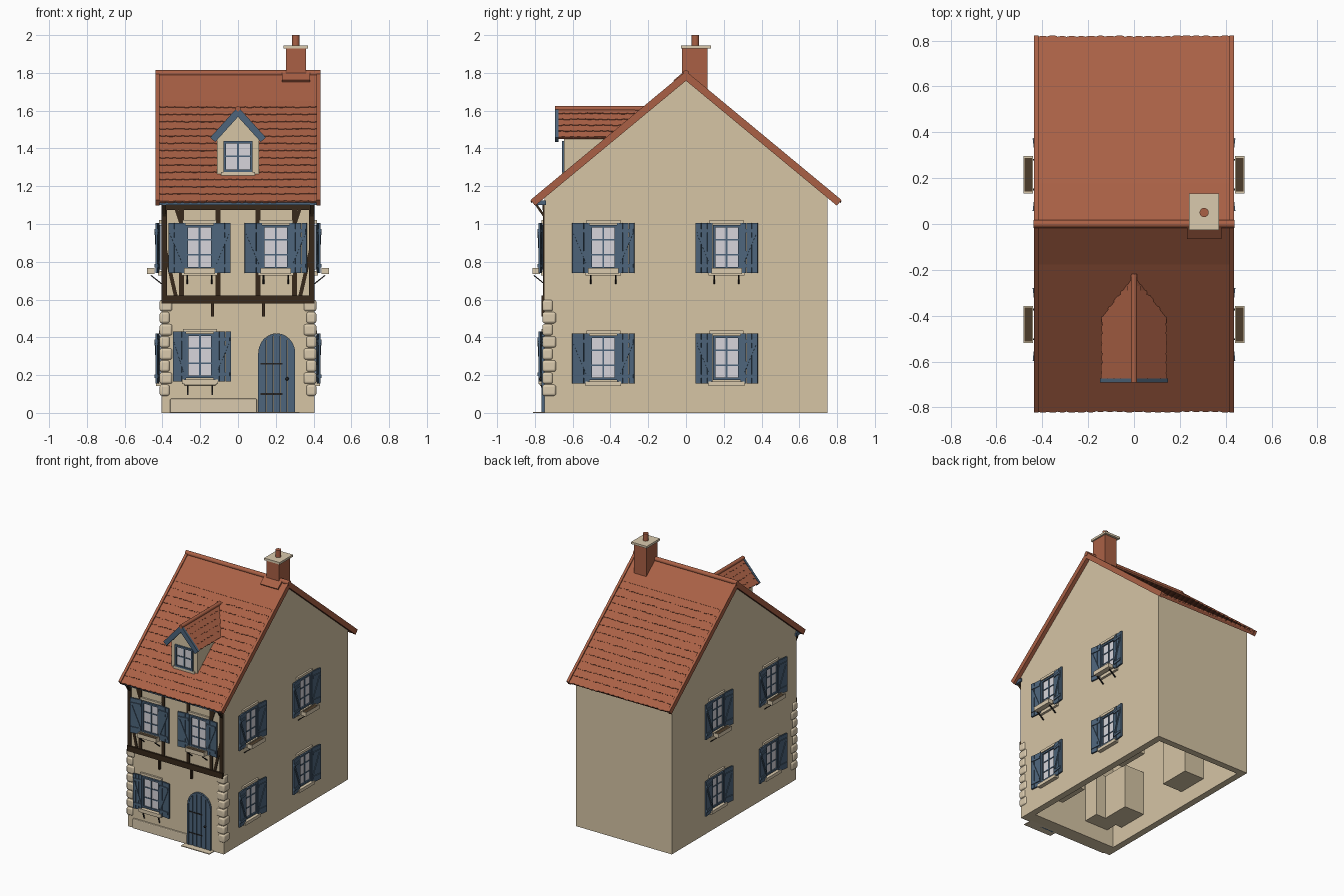
import bpy, bmesh, math, random
from mathutils import Matrix, Vector

if "Cube" in bpy.data.objects:
    bpy.data.objects.remove(bpy.data.objects["Cube"])

random.seed(4)
PALETTE = {
    "plaster": (0.67, 0.555, 0.375), "stone": (0.70, 0.59, 0.42), "roof_tile": (0.40, 0.118, 0.06),
    "timber": (0.038, 0.022, 0.011), "soil": (0.075, 0.048, 0.025), "blue_paint": (0.075, 0.13, 0.20),
    "glass": (0.68, 0.665, 0.705), "iron": (0.018, 0.017, 0.017),
}
MATS = {}
for n, c in PALETTE.items():
    MATS[n] = bpy.data.materials.new(n)
    MATS[n].diffuse_color = (*c, 1)
PARTS = {}


def part(name, mat):
    if name not in PARTS:
        PARTS[name] = (bmesh.new(), mat)
    return PARTS[name][0]


def frame(origin, u, v):
    """Local frame of a surface: u across, v up, d outward."""
    u, v = Vector(u), Vector(v).normalized()
    m = Matrix((u, v, u.cross(v))).transposed().to_4x4()
    m.translation = origin
    return m


def box(name, mat, M, u, v, d, turn=None):
    """Box between the (low, high) limits; turn is a rotation about its centre."""
    c = Vector(((u[0] + u[1]) / 2, (v[0] + v[1]) / 2, (d[0] + d[1]) / 2))
    s = Matrix.Diagonal((u[1] - u[0], v[1] - v[0], d[1] - d[0], 1))
    bmesh.ops.create_cube(part(name, mat), size=1,
                          matrix=M @ Matrix.Translation(c) @ (turn or Matrix()) @ s)


def bar(name, mat, M, a, b, w, d):
    """Straight board from a to b in the surface plane."""
    a, b = Vector(a), Vector(b)
    c, l = (a + b) / 2, (b - a).length
    r = Matrix.Rotation(math.atan2(b.y - a.y, b.x - a.x), 4, 'Z')
    box(name, mat, M, (c.x - l / 2, c.x + l / 2), (c.y - w / 2, c.y + w / 2), d, r)


def prism(name, mat, M, pts, d0, d1):
    bm = part(name, mat)
    lo = [bm.verts.new(M @ Vector((u, v, d0))) for u, v in pts]
    hi = [bm.verts.new(M @ Vector((u, v, d1))) for u, v in pts]
    bm.faces.new(lo[::-1])
    bm.faces.new(hi)
    for i in range(len(pts)):
        j = (i + 1) % len(pts)
        bm.faces.new((lo[i], lo[j], hi[j], hi[i]))


def cylinder(name, mat, M, r, h, n=16):
    bmesh.ops.create_cone(part(name, mat), cap_ends=True, segments=n, radius1=r, radius2=r, depth=h, matrix=M)


def tile_row(name, M, u0, u1, v, height, tile, rise):
    """One course of tiles: a tilted strip whose lower edge is scalloped."""
    n = max(1, round((u1 - u0) / tile))
    w = (u1 - u0) / n
    pts = []
    for i in range(n):
        j = random.uniform(-.003, .002)
        for k, dip in ((0.03, .003), (.3, -.001), (.7, -.001), (0.97, .003)):
            pts.append((u0 + (i + k) * w, dip + j))
    pts += [(u1, height), (u0, height)]
    T = M @ Matrix.Translation((0, v, 0)) @ Matrix.Rotation(-rise / height, 4, 'X')
    prism(name, "roof_tile", T, pts, -.006, rise)


Z = (0, 0, 1)
WORLD = Matrix()
FRONT = frame((0, -0.75, 0), (1, 0, 0), Z)
RIGHT = frame((0.405, 0, 0), (0, 1, 0), Z)
LEFT = frame((-0.405, 0, 0), (0, -1, 0), Z)

# House walls: hollow gabled shell, open underneath
bm = part("house_walls", "plaster")
rims = []
for hx, prof in ((.405, [(-.75, 0), (-.75, 1.15), (0, 1.77), (.75, 1.15), (.75, 0)]),
                 (.355, [(-.65, 0), (-.65, 1.13), (0, 1.7), (.70, 1.13), (.70, 0)])):
    ends = [[bm.verts.new((x, y, z)) for y, z in prof] for x in (-hx, hx)]
    flip = -1 if hx < .4 else 1
    faces = [ends[0][::-1], ends[1]] + [(ends[0][i], ends[0][i + 1], ends[1][i + 1], ends[1][i])
                                        for i in range(4)]
    for f in faces:
        bm.faces.new(f[::flip])
    rims.append((ends[0][0], ends[0][4], ends[1][4], ends[1][0]))
for i in range(4):
    j = (i + 1) % 4
    bm.faces.new((rims[0][i], rims[0][j], rims[1][j], rims[1][i]))


def casement(M, c, v0, v1, hw, cols=2, rows=3, d=0.0):
    """Glass, frame and glazing bars."""
    box("window_glass", "glass", M, (c - hw, c + hw), (v0, v1), (d - 0.005, d + 0.006))
    t = 0.013
    for s in (-1, 1):
        e = c + s * (hw - t / 2)
        box("window_frames", "blue_paint", M, (e - t / 2, e + t / 2), (v0, v1), (d, d + 0.016))
    for v in (v0, v1 - t):
        box("window_frames", "blue_paint", M, (c - hw, c + hw), (v, v + t), (d, d + 0.016))
    for i in range(1, cols):
        u = c - hw + 2 * hw * i / cols
        box("glazing_bars", "blue_paint", M, (u - .005, u + .005), (v0, v1), (d, d + 0.011))
    for i in range(1, rows):
        v = v0 + (v1 - v0) * i / rows
        box("glazing_bars", "blue_paint", M, (c - hw, c + hw), (v - .004, v + .004), (d, d + 0.01))


def window(M, c, z, planter=False, struts=False, off=0.0, left_width=1.0):
    """Shuttered window whose shutters start at height z."""
    casement(M, c, z + 0.02, z + 0.255, 0.073)
    box("window_sills", "stone", M, (c - .095, c + .095), (z - .012, z + .012), (0, 0.018 if planter else .03))
    box("window_lintels", "stone", M, (c - .09, c + .09), (z + .262, z + .28), (0, 0.014))
    for s in (-1, 1):
        S = M @ Matrix.Translation((c + s * 0.075, z, 0.008)) @ Matrix.Rotation(-s * 0.12, 4, 'Y')
        if s < 0:
            S = S @ Matrix.Diagonal((left_width, 1, 1, 1))
        for i in range(3):
            a, b = sorted((s * (0.031 * i), s * (0.031 * i + 0.029)))
            box("shutter_planks", "blue_paint", S, (a, b), (0, 0.265), (0.002, 0.013))
        for v in (0.04, 0.225):
            bar("shutter_braces", "blue_paint", S, (s * .004, v), (s * .086, v), 0.018, (0.001, 0.019))
        bar("shutter_braces", "blue_paint", S, (s * .01, .05), (s * .08, .215), 0.014, (0.001, 0.018))
    if planter:  # window box
        P = M @ Matrix.Translation((0, 0, off))
        box("planter_boxes", "stone", P, (c - .078, c + .078), (z - .005, z + .003), (0.037, 0.075))
        for d in ((.036, .039), (.073, .076)):
            box("planter_boxes", "stone", P, (c - .081, c + .081), (z - .005, z + .026), d)
        for u in (c - .081, c + .074):
            box("planter_boxes", "stone", P, (u, u + .007), (z - .005, z + .026), (.036, .076))
        box("planter_soil", "soil", P, (c - .076, c + .076), (z, z + .02), (.038, .074))
    if struts:  # slanted supports
        for u in (c - .065, c + .065):
            r = Matrix.Rotation(0.9 if planter else .3, 4, 'X')
            d = .028 if planter else .012
            box("planter_struts", "iron", M, (u - .004, u + .004), (z - .07, z + .002), (d - .003, d + .003), r)


for M, sgn in ((RIGHT, 1), (LEFT, -1)):
    for y in (-0.438, 0.215):
        window(M, sgn * y, 0.155)
        window(M, sgn * y, 0.74, True, True)
        # Inner window recess
        box("inner_recesses", "plaster", M, (sgn * y - .12, sgn * y + .12), (.12, .46), (-.22, -.03))
for c, z in ((-0.202, 0.165), (-0.204, 0.74), (0.2, 0.74)):
    window(FRONT, c, z, z > .5, True, -.014, 1 if z > .5 else .75)
box("inner_recesses", "plaster", FRONT, (-.3, -.1), (.12, .46), (-.22, -.03))
box("lower_front_sill", "stone", FRONT, (-.285, -.115), (.145, .178), (0, .026))

# Arched door made of planks
DC, HW, SPRING, RISE = 0.205, 0.092, 0.315, 0.1


def arch(u, hw=HW, rise=RISE):
    return SPRING + rise * math.sqrt(max(0, 1 - (u / hw) ** 2))


for i in range(5):
    a = -HW + i * 2 * HW / 5 + 0.002
    us = [a + (2 * HW / 5 - 0.004) * k / 5 for k in range(6)]
    prism("door_planks", "blue_paint", FRONT, [(DC + us[0], 0), (DC + us[-1], 0)]
          + [(DC + u, arch(u)) for u in us[::-1]], 0, 0.012)
rim = [(HW * math.cos(math.pi * k / 16), SPRING + RISE * math.sin(math.pi * k / 16)) for k in range(17)]
rim = [(HW, 0)] + rim + [(-HW, 0)]
for (a, b), (c, d) in zip(rim, rim[1:]):
    bar("door_frame", "blue_paint", FRONT, (DC + a, b), (DC + c, d), 0.012, (0, 0.016))
for v in (0.1, 0.26):
    box("door_hinges", "iron", FRONT, (DC - .085, DC + .03), (v - .004, v + .004), (0.01, 0.015))
bmesh.ops.create_uvsphere(part("door_knob", "iron"), u_segments=12, v_segments=8, radius=0.009,
                          matrix=FRONT @ Matrix.Translation((DC + .055, .18, .02)))
box("door_step", "stone", FRONT, (DC - .12, DC + .12), (0, .006), (-.02, .06))

# Plinth and corner stones
box("front_plinth", "stone", FRONT, (-.36, DC - .105), (0, .075), (-.01, .012))
for s in (-1, 1):
    for i in range(8):
        z = 0.09 + i * 0.064
        w, l = (0.062, 0.045) if i % 2 else (0.048, 0.062)
        box("corner_stones", "stone", WORLD, sorted((s * .415, s * (.41 - w))),
            (-.76, -.75 + l), (z, z + .06))

# Timber framing of the upper front
box("floor_beam", "timber", FRONT, (-.405, .405), (.58, .622), (-.005, .014))
box("top_beam", "timber", FRONT, (-.404, .404), (1.075, 1.105), (-.005, .01))
box("eave_board", "blue_paint", FRONT, (-.415, .415), (1.1, 1.125), (-.01, .055))
for s in (-1, 1):
    bar("timber_posts", "timber", FRONT, (s * .39, .6), (s * .39, 1.1), .028, (-.005, .008))
    for u in (.30, .105):
        bar("timber_posts", "timber", FRONT, (s * u, .6), (s * u, 1.1), .026, (-.005, .006))
    bar("timber_braces", "timber", FRONT, (s * .33, .62), (s * .385, .86), .02, (-.005, .005))
    bar("timber_braces", "timber", FRONT, (s * .30, 1.0), (s * .33, 1.09), .02, (-.005, .005))
    box("beam_brackets", "timber", FRONT, (s * .135 - .008, s * .135 + .008), (.51, .59), (-.005, .014))
    box("eave_brackets", "timber", FRONT, (s * .39 - .01, s * .39 + .01), (1.03, 1.12), (.018, .03),
        Matrix.Rotation(0.6, 4, 'X'))

# Main roof: two slabs with courses of tiles and raised edges
SLOPE = Vector((0.815, 0.675))
LEN = SLOPE.length
for s in (-1, 1):
    R = frame((0, s * .815, 1.125), (-s, 0, 0), (0, -s * SLOPE.x, SLOPE.y))
    box("roof_slabs", "roof_tile", R, (-.425, .425), (0, LEN), (-.03, -.004))
    for r in range(14):  # courses fade into a smooth slab near the ridge
        tile_row("roof_tiles", R @ Matrix.Translation((0, 0, -.004)), -.418, .418, r * .06 - .006, .08, .042, .005)
    box("upper_roof", "roof_tile", R, (-.42, .42), (.83, LEN), (-.026, .0))
    for e in (-1, 1):
        box("roof_verges", "roof_tile", R, (e * .426 - .01, e * .426 + .01), (-.005, LEN), (-.032, .007))
    if s < 0:  # chimney flashing lying on the front slope
        box("chimney_flashing", "roof_tile", R, (.232, .382), (LEN - .075, LEN), (-.01, .012))
cylinder("roof_ridge", "roof_tile", Matrix.Translation((0, 0, 1.797)) @ Matrix.Rotation(math.pi / 2, 4, 'Y'),
         .017, .876)

# Dormer: walls, window, tiled roof and painted bargeboards
DF = frame((0, -0.645, 0), (1, 0, 0), Z)
prism("dormer_walls", "plaster", DF, [(-.11, 1.2), (.11, 1.2), (.11, 1.46), (0, 1.585), (-.11, 1.46)], -.4, 0)
casement(DF, 0, 1.275, 1.44, .076, 2, 2, -.004)
box("dormer_sill", "stone", DF, (-.09, .09), (1.258, 1.275), (0, .012))
DL = math.hypot(.14, .155)
for s in (-1, 1):
    R = frame((s * .14, -.45, 1.46), (0, s, 0), (-s * .14, 0, .155))
    prism("dormer_roof_slabs", "roof_tile", R,
          [(-s * .242, 0), (s * .1, 0), (s * .225, DL), (-s * .242, DL)][::s], -.016, -.002)
    for r in range(5):
        a, b = sorted((-s * .242, s * (.1 + .02 * r)))
        tile_row("dormer_roof_tiles", R @ Matrix.Translation((0, 0, -.002)), a, b, r * DL / 5, DL / 5 + .006,
                 .042, .005)
    bar("dormer_bargeboards", "blue_paint", DF, (s * .134, 1.446), (0, 1.594), .036, (.03, .0475))
cylinder("dormer_ridge", "roof_tile", Matrix.Translation((0, -.455, 1.61)) @ Matrix.Rotation(math.pi / 2, 4, 'X'),
         .014, .475)

# Chimney with cap and pot
box("chimney_stack", "roof_tile", WORLD, (.255, .36), (-.02, .115), (1.6, 1.93))
box("chimney_cap", "stone", WORLD, (.24, .371), (-.027, .132), (1.93, 1.946))
cylinder("chimney_pot", "roof_tile", Matrix.Translation((.306, .05, 1.97)), .02, .06)

# Turn the collected parts into objects
ROUND = {"roof_ridge", "dormer_ridge", "chimney_pot", "door_knob", "corner_stones"}
for name, (bm, mat) in PARTS.items():
    bmesh.ops.recalc_face_normals(bm, faces=bm.faces)
    me = bpy.data.meshes.new(name)
    bm.to_mesh(me)
    bm.free()
    me.materials.append(MATS[mat])
    ob = bpy.data.objects.new(name, me)
    bpy.context.collection.objects.link(ob)
    if name in ("corner_stones", "front_plinth", "lower_front_sill"):
        m = ob.modifiers.new("soft_edges", 'BEVEL')
        m.width, m.segments = (0.012, 3) if name == "corner_stones" else (0.006, 2)
    if name in ROUND:
        bpy.context.view_layer.objects.active = ob
        ob.select_set(True)
        bpy.ops.object.shade_smooth_by_angle(angle=math.radians(40))
        ob.select_set(False)

for m in bpy.data.materials:
    if m.users and not m.is_grease_pencil:
        m.use_nodes = True
        m.node_tree.nodes["Principled BSDF"].inputs["Base Color"].default_value = m.diffuse_color
